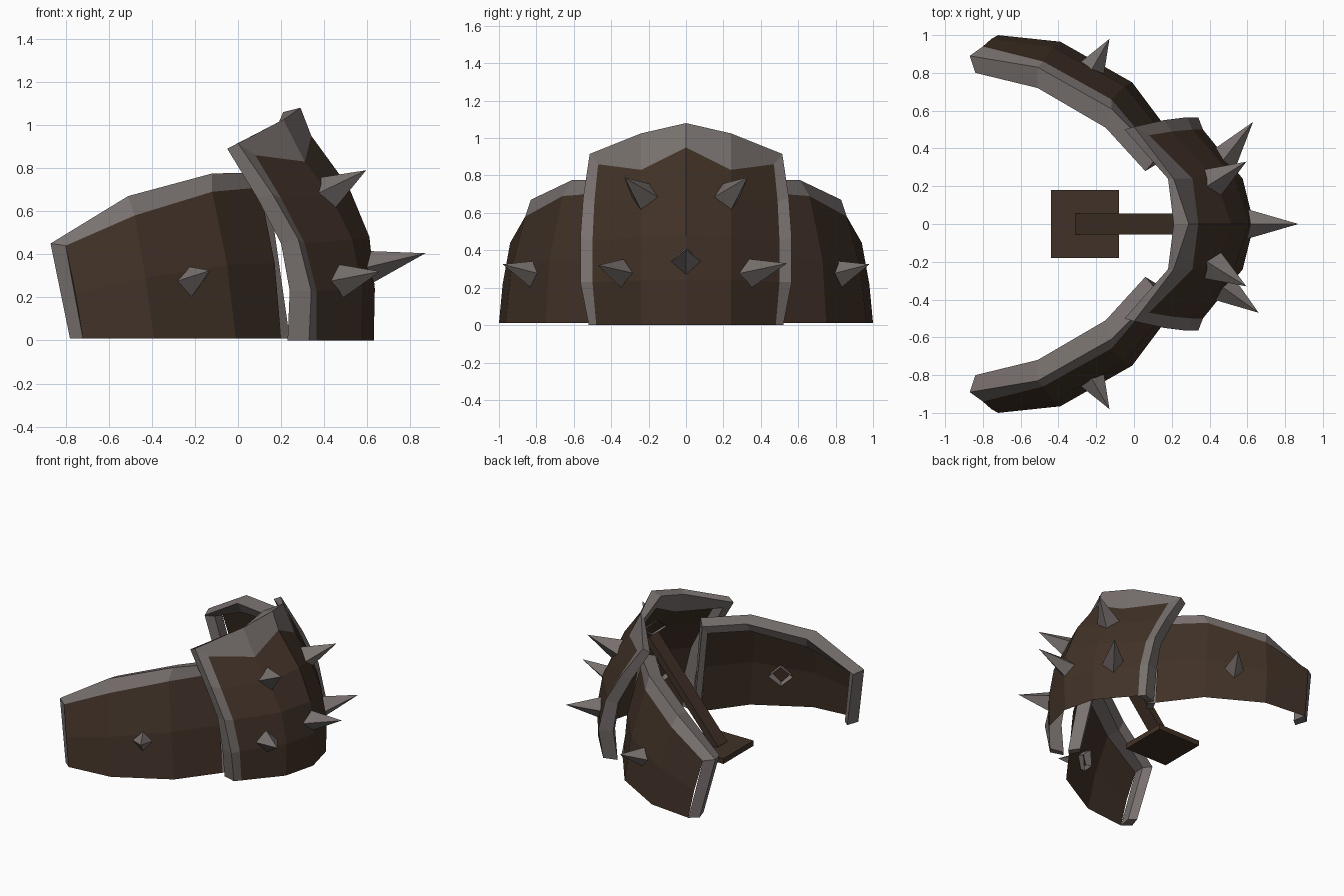
import bpy, bmesh
from mathutils import Vector

if "Cube" in bpy.data.objects:
    bpy.data.objects.remove(bpy.data.objects["Cube"], do_unlink=True)


def make_material(name, rgb):
    m = bpy.data.materials.new(name)
    m.use_nodes = True
    colour = (*rgb, 1)
    m.diffuse_color = colour
    bsdf = m.node_tree.nodes["Principled BSDF"]
    bsdf.inputs["Base Color"].default_value = colour
    bsdf.inputs["Roughness"].default_value = 0.8
    return m


leather = make_material("dark brown leather", (0.052, 0.031, 0.020))
iron = make_material("warm grey iron", (0.19, 0.166, 0.158))


def finish(name, bm, material):
    me = bpy.data.meshes.new(name)
    bm.to_mesh(me)
    bm.free()
    me.materials.append(material)
    ob = bpy.data.objects.new(name, me)
    bpy.context.collection.objects.link(ob)
    return ob


def flip(points):
    return [(x, -y, z) for x, y, z in points]


def loft(name, rails, material, closed=False):
    """Skin neighbouring rails of equal length; closed makes a capped tube."""
    bm = bmesh.new()
    rows = [[bm.verts.new(p) for p in rail] for rail in rails]
    pairs = list(zip(rows, rows[1:]))
    if closed:
        pairs.append((rows[-1], rows[0]))
    for a, b in pairs:
        for i in range(len(a) - 1):
            bm.faces.new((a[i], a[i + 1], b[i + 1], b[i]))
    if closed:
        bm.faces.new([r[0] for r in rows])
        bm.faces.new([r[-1] for r in rows])
    bmesh.ops.recalc_face_normals(bm, faces=bm.faces)
    return finish(name, bm, material)


def trim(name, edge, crest, back):
    """Four-sided metal rim; its fourth rail lies behind the panel edge."""
    inner = [Vector(k) + (Vector(b) - Vector(c)) * 0.8
             for b, c, k in zip(edge, crest, back)]
    inner = [(p.x, p.y, max(p.z, 0)) for p in inner]
    loft(name, [edge, crest, back, inner], iron, closed=True)


def spike(name, base, tip, radius=0.085):
    base, tip = Vector(base), Vector(tip)
    axis = tip - base
    bm = bmesh.new()
    bmesh.ops.create_cone(bm, segments=4, radius1=radius, radius2=0,
                          depth=axis.length, cap_ends=False)
    bmesh.ops.remove_doubles(bm, verts=bm.verts, dist=0.0001)
    mat = axis.to_track_quat("Z", "Y").to_matrix().to_4x4()
    mat.translation = (base + tip) / 2
    bm.transform(mat)
    finish(name, bm, iron)


def box(name, centre, size, tilt=None):
    bm = bmesh.new()
    bmesh.ops.create_cube(bm, size=1)
    bmesh.ops.scale(bm, vec=size, verts=bm.verts)
    if tilt:
        bm.transform(tilt.to_matrix().to_4x4())
    bmesh.ops.translate(bm, vec=centre, verts=bm.verts)
    finish(name, bm, leather)


# Centre panel: half columns from the side edge to the middle
side = [(.365, .48, 0), (.365, .5, .23), (.31, .5, .45), (.2, .49, .66), (.08, .47, .86)]
quarter = [(.57, .24, 0), (.575, .24, .24), (.53, .24, .47), (.43, .24, .67), (.31, .24, .83)]
middle = [(.63, 0, 0), (.635, 0, .24), (.61, 0, .48), (.515, 0, .71), (.34, 0, .95)]
loft("centre_panel", [side, quarter, middle, flip(quarter), flip(side)], leather)


# Centre rim: up one side, over the top and down the other
def across(half):
    return half + flip(half[:-1])[::-1]


edge = side + [quarter[-1], middle[-1]]
crest = [(.33, .52, 0), (.34, .565, .23), (.28, .565, .47), (.16, .55, .68),
         (0, .515, .915), (.21, .24, 1.025), (.29, 0, 1.08)]
back = [(.23, .49, 0), (.24, .53, .23), (.2, .53, .45), (.09, .52, .66),
        (-.05, .5, .89), (.18, .24, .99), (.21, 0, 1.06)]
trim("centre_rim", across(edge), across(crest), across(back))

# Side wings: panel rows from bottom to top, rim around three sides
low = [(.2, .47, .01), (-.01, .75, .01), (-.39, .965, .01), (-.72, 1, .01)]
mid = [(.17, .46, .36), (-.05, .73, .35), (-.43, .935, .29), (-.755, .98, .22)]
top = [(.1, .4, .71), (-.12, .66, .69), (-.48, .86, .58), (-.8, .94, .44)]
wing_edge = [low[0]] + top + [low[-1]]
wing_crest = [(.24, .43, .01), (.13, .36, .78), (-.12, .61, .775),
              (-.51, .83, .67), (-.87, .89, .45), (-.78, .95, .01)]
wing_back = [(.19, .36, .01), (.06, .28, .76), (-.15, .51, .75),
             (-.51, .72, .65), (-.84, .8, .44), (-.75, .86, .01)]
for label, turn in (("back", list), ("front", flip)):
    loft(label + "_wing_panel", [turn(r) for r in (low, mid, top)], leather)
    trim(label + "_wing_rim", turn(wing_edge), turn(wing_crest), turn(wing_back))
    # Mirrored spikes
    for part, b, t in (("wing", (-.24, .79, .265), (-.13, .98, .325)),
                       ("upper", (.41, .215, .68), (.595, .33, .79))):
        spike(f"{label}_{part}_spike", *turn([b, t]))

# Lower centre spikes
spike("middle_spike", (.56, 0, .33), (.87, 0, .405), 0.09)
spike("back_lower_spike", (.45, .31, .27), (.63, .54, .33), 0.09)
spike("front_lower_spike", (.45, -.32, .27), (.66, -.47, .32), 0.09)

# Foot plate and sloping brace behind the centre panel
box("foot_plate", (-.26, 0, .05), (.36, .36, .04))
foot, head = Vector((-.29, 0, .06)), Vector((.29, 0, .74))
slope = head - foot
box("brace", (foot + head) / 2, (.11, .05, slope.length), slope.to_track_quat("Z", "Y"))
